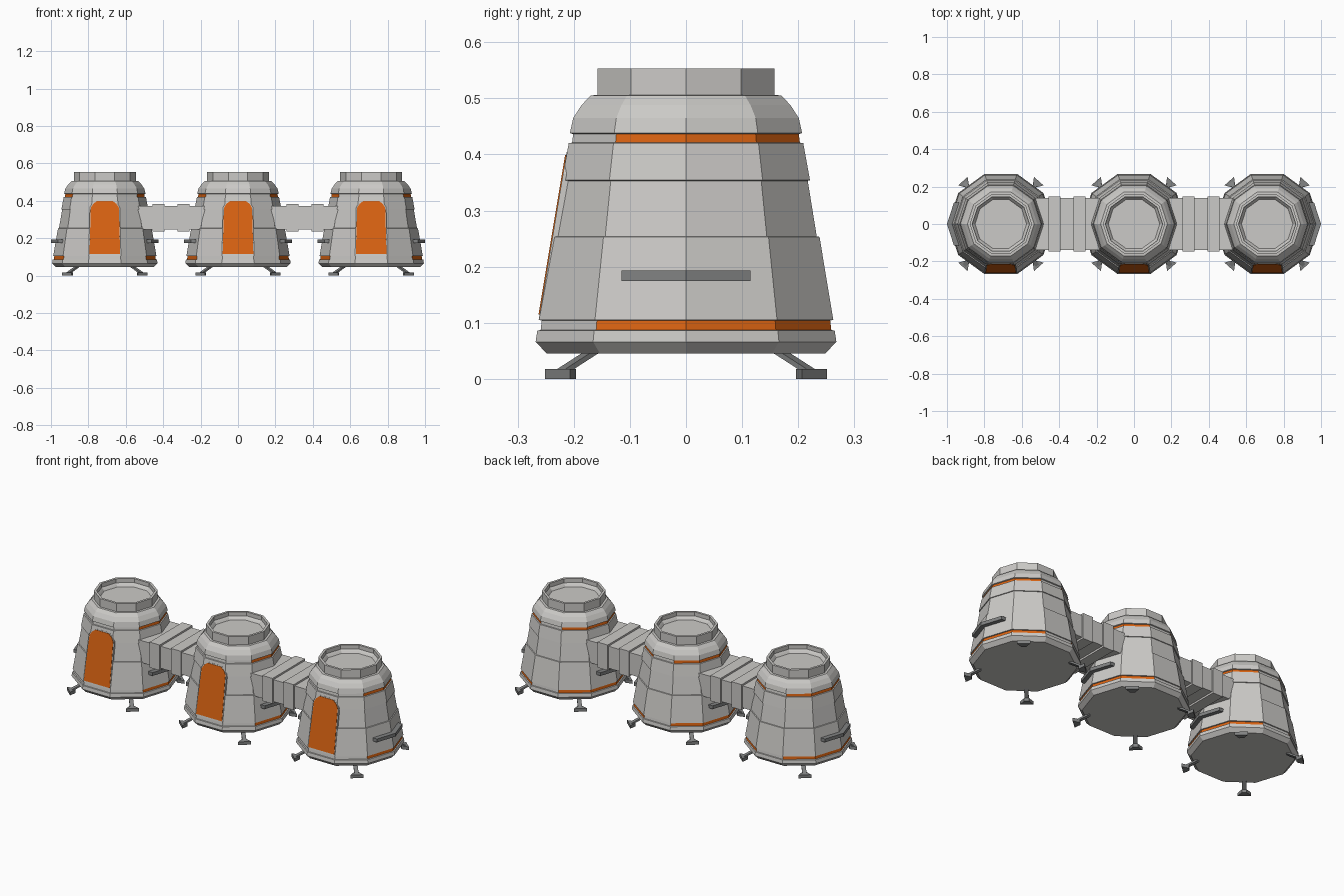
import bpy, bmesh, math
from mathutils import Vector, Matrix

if "Cube" in bpy.data.objects:
    bpy.data.objects.remove(bpy.data.objects["Cube"])


def material(name, col):
    m = bpy.data.materials.new(name)
    m.diffuse_color = (*col, 1)
    m.use_nodes = True
    m.node_tree.nodes["Principled BSDF"].inputs["Base Color"].default_value = m.diffuse_color
    return m


HULL = material("light grey hull", (0.60, 0.59, 0.57))
ORANGE = material("orange paint", (0.70, 0.125, 0.006))
DARK = material("dark grey metal", (0.22, 0.225, 0.225))
SIDES = 10


def finish(name, bm, mats):
    bmesh.ops.recalc_face_normals(bm, faces=bm.faces)
    me = bpy.data.meshes.new(name)
    bm.to_mesh(me)
    bm.free()
    for m in mats:
        me.materials.append(m)
    ob = bpy.data.objects.new(name, me)
    bpy.context.collection.objects.link(ob)
    return ob


def bridge(name, lower, upper, mat):
    """Closed prism between two matching outlines."""
    bm = bmesh.new()
    a = [bm.verts.new(p) for p in lower]
    b = [bm.verts.new(p) for p in upper]
    n = len(a)
    bm.faces.new(a)
    bm.faces.new(b)
    for i in range(n):
        j = (i + 1) % n
        bm.faces.new((a[i], a[j], b[j], b[i]))
    return finish(name, bm, [mat])


def box(name, x0, x1, y0, y1, z0, z1, mat):
    c = [(x0, y0), (x1, y0), (x1, y1), (x0, y1)]
    return bridge(name, [(x, y, z0) for x, y in c], [(x, y, z1) for x, y in c], mat)


# Hull profile: half depth (flat to flat), height
PROFILE = [(.248, .045), (.268, .066), (.265, .086), (.259, .087), (.257, .104),
           (.2625, .105), (.238, .253), (.233, .254), (.217, .353), (.221, .354),
           (.209, .42), (.203, .421), (.201, .436), (.207, .438), (.201, .465),
           (.186, .488), (.170, .505), (.158, .506), (.158, .553), (.145, .553),
           (.145, .53), (.138, .522), (.131, .512)]
BAND_ROWS = (3, 11)
BAND_SIDES = (9, 0, 1, 3, 4, 5)


def hull(cx):
    bm = bmesh.new()
    rings = []
    for d, z in PROFILE:
        r = d / math.sin(math.radians(72))
        rings.append([bm.verts.new((cx + r * math.cos(math.tau * k / SIDES),
                                    r * math.sin(math.tau * k / SIDES), z))
                      for k in range(SIDES)])
    bm.faces.new(rings[0])
    bm.faces.new(rings[-1])
    for row in range(len(rings) - 1):
        for k in range(SIDES):
            j = (k + 1) % SIDES
            f = bm.faces.new((rings[row][k], rings[row][j],
                              rings[row + 1][j], rings[row + 1][k]))
            if row in BAND_ROWS and k in BAND_SIDES:
                f.material_index = 1
    finish("module_hull", bm, [HULL, ORANGE])


def door(name, cx, half, mat, depth, out):
    """Arched panel leaning with the front of the hull."""
    pts = half + [(-x, z) for x, z in reversed(half)]

    def y(z):
        return -(0.268 - (z - 0.066) * 0.1667)
    bridge(name, [(cx + x, y(z) - out, z) for x, z in pts],
           [(cx + x, y(z) + depth, z) for x, z in pts], mat)


def side_rail(cx, s):
    """Bar wrapped around the side corner of the hull."""
    t = math.tan(math.radians(18))
    w = 0.115
    pts = [(.288, 0), (.288 - t * w, w), (.255 - t * w, w),
           (.255, 0), (.255 - t * w, -w), (.288 - t * w, -w)]
    for part, z0, z1, grow, m in (("side_rail", .174, .193, 0, DARK),):
        bridge(part, [(cx + s * x, y, z0) for x, y in pts],
               [(cx + s * x, y, z1) for x, y in pts], m)


def leg(cx, sx, sy):
    ang = math.radians(48.5)
    u = Vector((math.cos(ang), math.sin(ang), 0))
    v = Vector((-u.y, u.x, 0))
    up = Vector((0, 0, 1))

    def place(p):
        return (cx + sx * p.x, sy * p.y, p.z)
    # flared foot pad
    flat = [u * .272 - v * .012, u * .306 - v * .034, u * .306 + v * .034, u * .272 + v * .012]
    bridge("foot_pad", [place(p) for p in flat], [place(p + up * .018) for p in flat], DARK)
    # sloping strut
    a, b = u * .298 + up * .012, u * .215 + up * .052
    sect = [v * .011 - up * .005, v * .011 + up * .005, -v * .011 + up * .005, -v * .011 - up * .005]
    bridge("leg_strut", [place(a + s) for s in sect], [place(b + s) for s in sect], DARK)


# Three modules in a row
for cx in (-.712, 0, .712):
    hull(cx)
    door("door_frame", cx, [(.086, .108), (.080, .365), (.066, .388), (.045, .404)], HULL, .03, .001)
    door("door", cx, [(.082, .115), (.075, .363), (.062, .384), (.042, .399)], ORANGE, .005, .003)
    for s in (-1, 1):
        side_rail(cx, s)
        for sy in (-1, 1):
            leg(cx, s, sy)

# Ribbed corridors joining the modules
for s in (-1, 1):
    m = s * .358
    box("corridor", m - .19, m + .19, -.14, .14, .246, .372, HULL)
    for d in (-.067, .067):
        box("corridor_rib", m + d - .032, m + d + .032, -.148, .148, .236, .382, HULL)
